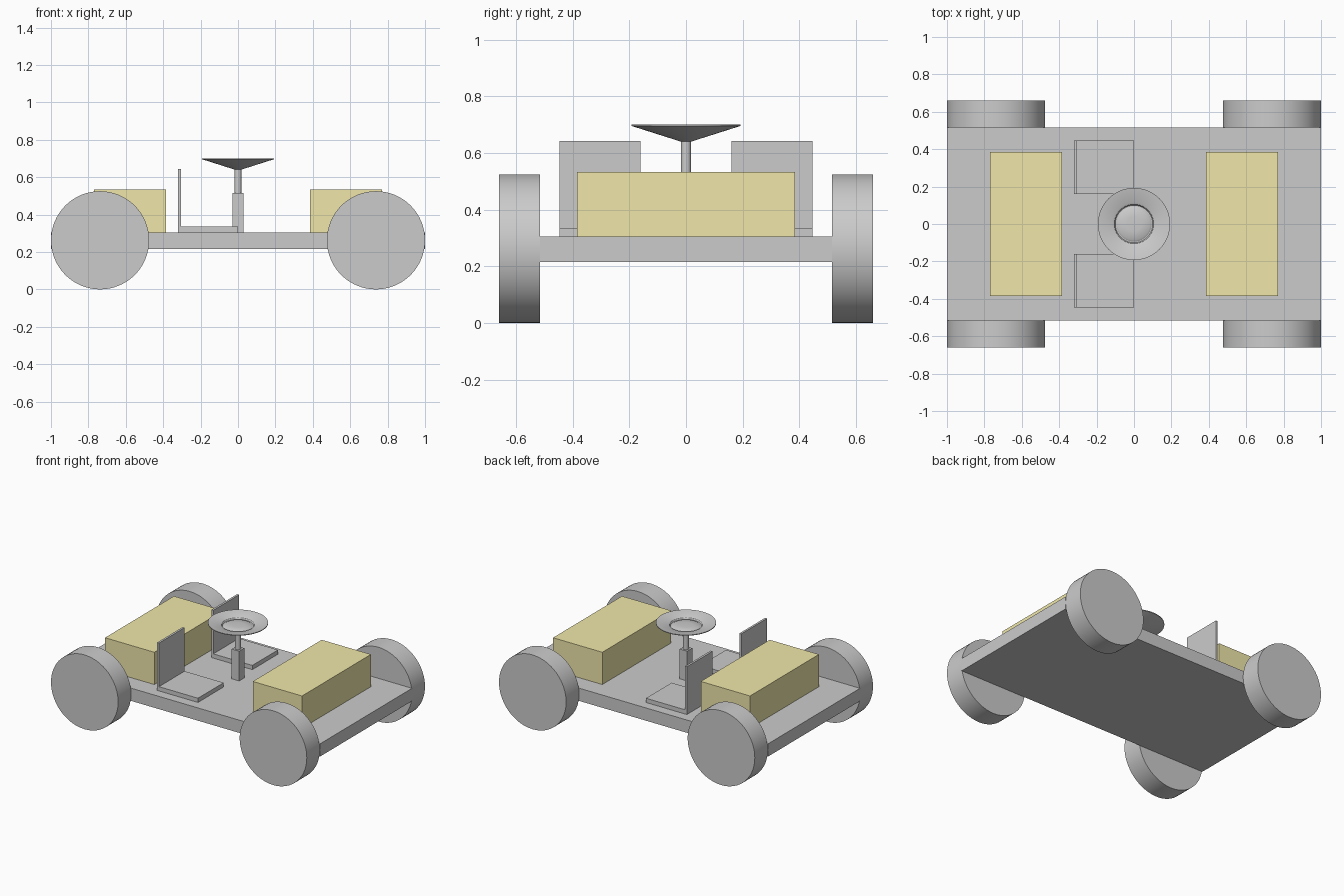
import bpy
from math import pi, cos, sin

if "Cube" in bpy.data.objects:
    bpy.data.objects.remove(bpy.data.objects["Cube"])

def box(name, x0, x1, y0, y1, z0, z1):
    bpy.ops.mesh.primitive_cube_add(size=1, location=((x0+x1)/2, (y0+y1)/2, (z0+z1)/2))
    o = bpy.context.object
    o.name = name
    o.scale = (x1-x0, y1-y0, z1-z0)
    bpy.ops.object.transform_apply(location=False, rotation=False, scale=True)
    return o

def cylinder(name, r, depth, loc, rot=(0, 0, 0)):
    bpy.ops.mesh.primitive_cylinder_add(vertices=64, radius=r, depth=depth, location=loc, rotation=rot)
    o = bpy.context.object
    o.name = name
    bpy.ops.object.shade_smooth_by_angle(angle=pi/6)
    return o

def lathe(name, profile, n=64):
    # Revolve (radius, z) points; zero radius makes a pole
    verts, rings, faces = [], [], []
    for r, z in profile:
        start = len(verts)
        k = n if r else 1
        verts += [(r*cos(2*pi*i/n), r*sin(2*pi*i/n), z) for i in range(k)]
        rings.append([start + i % k for i in range(n)])
    for a, b in zip(rings, rings[1:]):
        for i in range(n):
            j = (i+1) % n
            faces.append(tuple(dict.fromkeys((a[i], a[j], b[j], b[i]))))
    me = bpy.data.meshes.new(name)
    me.from_pydata(verts, [], faces)
    o = bpy.data.objects.new(name, me)
    bpy.context.collection.objects.link(o)
    bpy.ops.object.select_all(action='DESELECT')
    bpy.context.view_layer.objects.active = o
    o.select_set(True)
    bpy.ops.object.shade_smooth_by_angle(angle=pi/6)
    return o

# Flat chassis
box("chassis", -1, 1, -0.515, 0.515, 0.215, 0.305)

# Wheels
for sx in (-1, 1):
    for sy in (-1, 1):
        cylinder("wheel", 0.2625, 0.145, (sx*0.7375, sy*0.5875, 0.2625), (pi/2, 0, 0))

# Coloured front and rear boxes
mat = bpy.data.materials.new("tan")
mat.diffuse_color = (0.87, 0.8, 0.4, 1)
mat.use_nodes = True
mat.node_tree.nodes["Principled BSDF"].inputs["Base Color"].default_value = mat.diffuse_color
for sx, name in ((-1, "rear_box"), (1, "front_box")):
    x0, x1 = sorted((sx*0.385, sx*0.77))
    box(name, x0, x1, -0.385, 0.385, 0.305, 0.533).data.materials.append(mat)

# Pair of seats
for sy in (-1, 1):
    y0, y1 = sorted((sy*0.16, sy*0.447))
    box("seat_base", -0.305, 0, y0, y1, 0.305, 0.335)
    box("seat_back", -0.32, -0.305, y0, y1, 0.305, 0.643)

# Steering column
box("column_base", -0.029, 0.029, -0.029, 0.029, 0.305, 0.515)
cylinder("column_shaft", 0.018, 0.135, (0, 0, 0.5775))

# Dished conical steering wheel with a sunken hub
lathe("steering_wheel", [(0, 0.64), (0.02, 0.641), (0.193, 0.696), (0.193, 0.701),
                         (0.115, 0.689), (0.105, 0.684), (0.1, 0.675), (0.094, 0.675),
                         (0.085, 0.681), (0.04, 0.684), (0, 0.685)])
